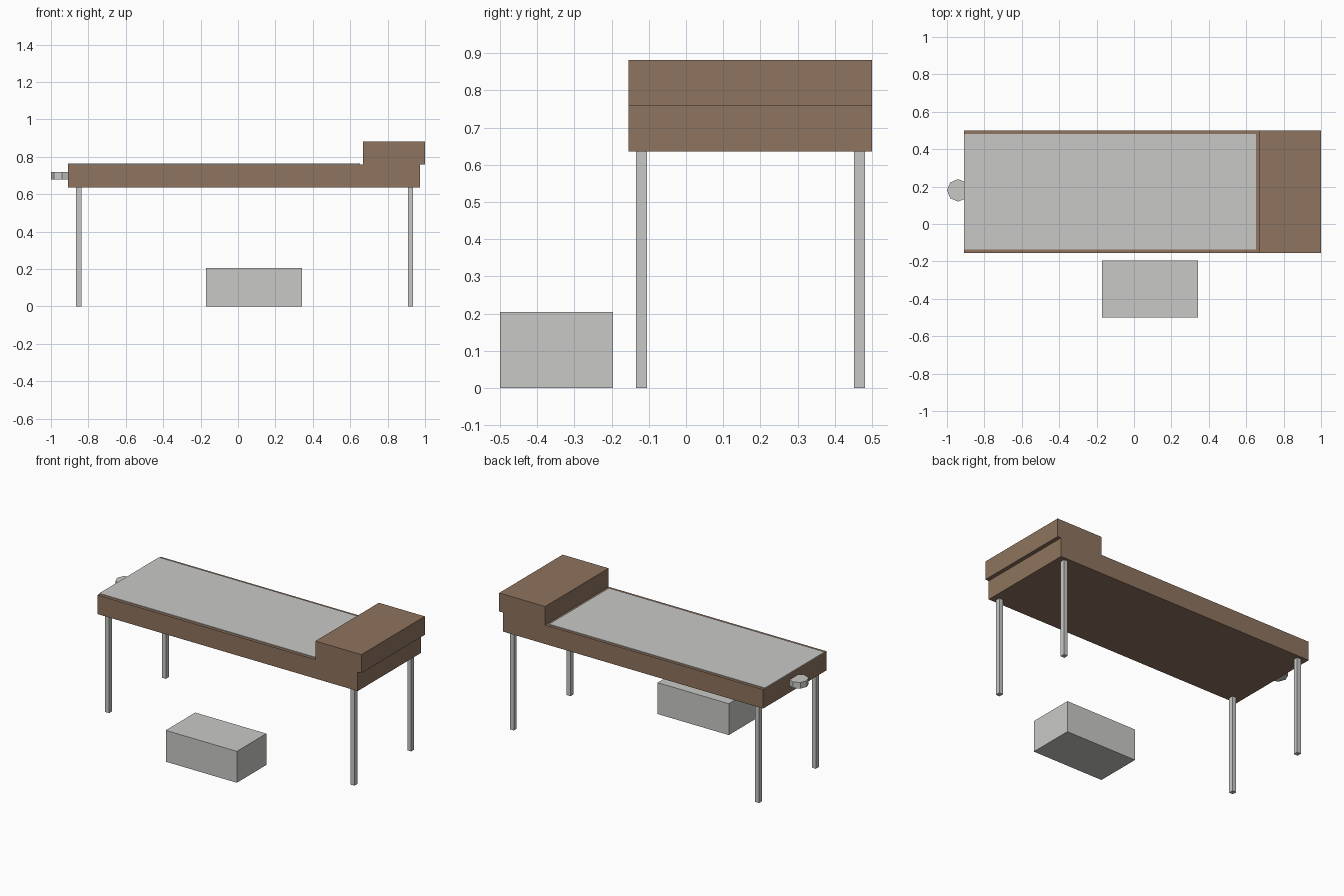
import bpy
import math

cube = bpy.data.objects.get("Cube")
if cube:
    bpy.data.objects.remove(cube, do_unlink=True)


def material(name, colour):
    mat = bpy.data.materials.new(name)
    mat.use_nodes = True
    mat.diffuse_color = (*colour, 1)
    mat.node_tree.nodes["Principled BSDF"].inputs["Base Color"].default_value = (*colour, 1)
    return mat


brown = material("brown wood", (0.275, 0.175, 0.114))
grey = material("light grey", (0.584, 0.584, 0.565))


def box(name, x, y, z, mat):
    """Box spanning the given (low, high) range on each axis."""
    bpy.ops.mesh.primitive_cube_add(size=1)
    ob = bpy.context.object
    ob.name = name
    ob.location = [(a + b) / 2 for a, b in (x, y, z)]
    ob.scale = [b - a for a, b in (x, y, z)]
    bpy.ops.object.transform_apply(location=False, rotation=False, scale=True)
    ob.data.materials.append(mat)
    return ob


# Table body, raised end block and thin playing surface
box("table_body", (-0.908, 0.974), (-0.155, 0.5), (0.636, 0.76), brown)
box("end_block", (0.668, 1.0), (-0.155, 0.5), (0.76, 0.881), brown)
box("top_panel", (-0.908, 0.652), (-0.135, 0.482), (0.758, 0.764), grey)

# Four legs
for side, x in (("right", -0.851), ("left", 0.922)):
    for end, y in (("front", -0.12), ("back", 0.466)):
        box(f"{end}_{side}_leg", (x - 0.014, x + 0.014),
            (y - 0.015, y + 0.015), (0, 0.636), grey)

# Eight-sided knob set into the end of the body
bpy.ops.mesh.primitive_cylinder_add(vertices=8, radius=0.06, depth=0.04,
                                    location=(-0.94, 0.18, 0.7))
knob = bpy.context.object
knob.name = "end_knob"
knob.data.materials.append(grey)

# Separate low box in front of the table
box("floor_box", (-0.172, 0.342), (-0.5, -0.196), (0, 0.205), grey)
